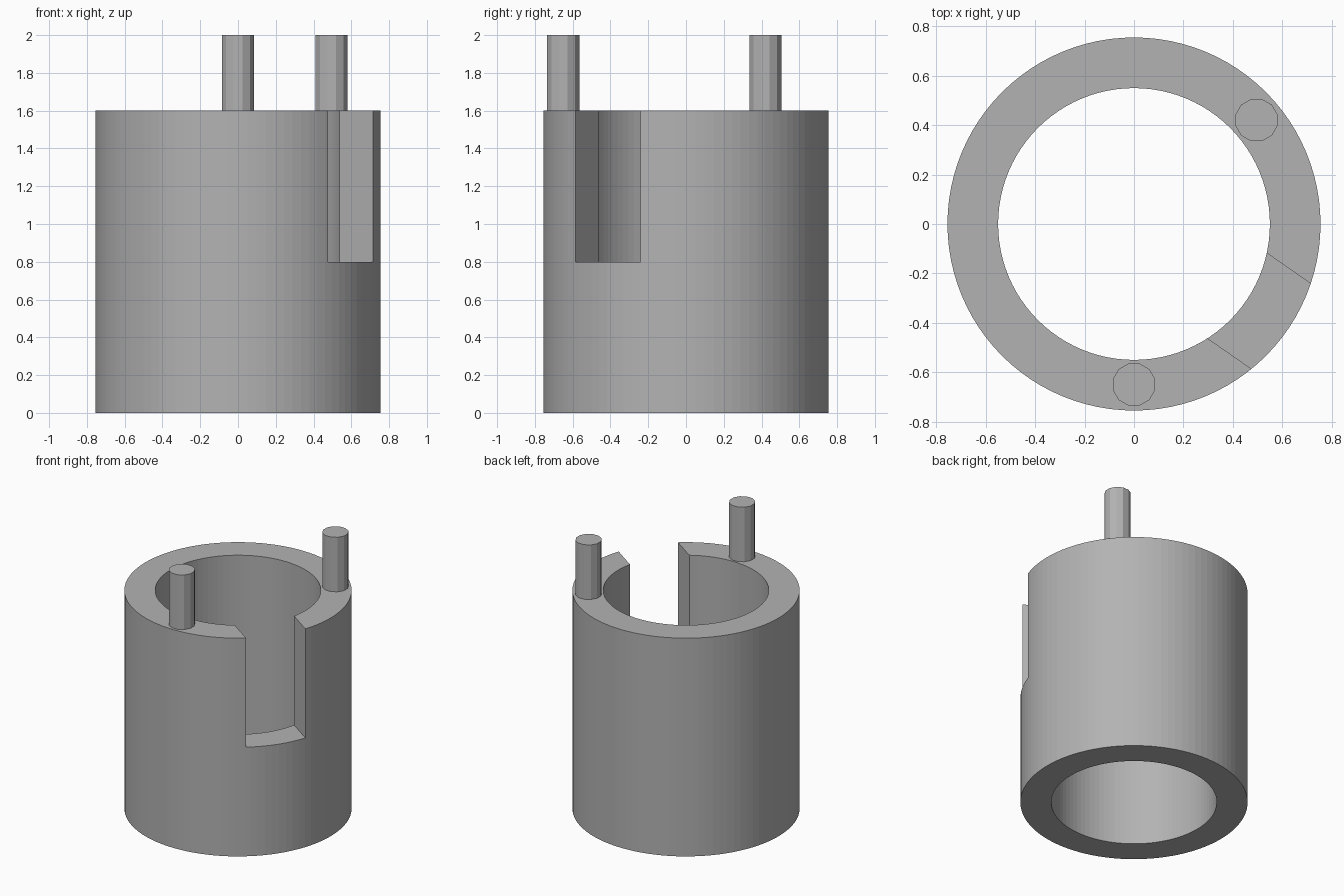
import bpy, bmesh, math
from mathutils import Matrix

if "Cube" in bpy.data.objects:
    bpy.data.objects.remove(bpy.data.objects["Cube"])

OUTER, INNER, HEIGHT = 0.755, 0.55, 1.6
SLOT_ANGLE, SLOT_WIDTH, SLOT_FLOOR = math.radians(-34.8), 0.42, 0.8

grey = bpy.data.materials.new("plain_grey")
grey.diffuse_color = (0.45, 0.45, 0.45, 1)
grey.use_nodes = True
grey.node_tree.nodes["Principled BSDF"].inputs["Base Color"].default_value = grey.diffuse_color


def add_object(name, bm):
    bmesh.ops.recalc_face_normals(bm, faces=bm.faces)
    mesh = bpy.data.meshes.new(name)
    bm.to_mesh(mesh)
    bm.free()
    mesh.materials.append(grey)
    obj = bpy.data.objects.new(name, mesh)
    bpy.context.collection.objects.link(obj)
    return obj


# Thick-walled tube: a rectangular wall section swept round z
def tube(name, sides):
    bm = bmesh.new()
    section = [(INNER, 0), (OUTER, 0), (OUTER, HEIGHT), (INNER, HEIGHT)]
    rings = []
    for i in range(sides):
        a = 2 * math.pi * i / sides
        rings.append([bm.verts.new((r * math.cos(a), r * math.sin(a), z))
                      for r, z in section])
    for i in range(sides):
        p, q = rings[i], rings[(i + 1) % sides]
        for k in range(4):
            bm.faces.new((p[k], q[k], q[(k + 1) % 4], p[(k + 1) % 4]))
    return add_object(name, bm)


# Round peg standing on the rim
def peg(name, angle, radius=0.088, sides=12):
    bm = bmesh.new()
    place = Matrix.Translation((0.65 * math.cos(angle), 0.65 * math.sin(angle), 1.8))
    bmesh.ops.create_cone(bm, cap_ends=True, segments=sides, radius1=radius,
                          radius2=radius, depth=0.4,
                          matrix=place @ Matrix.Rotation(math.pi / sides, 4, 'Z'))
    return add_object(name, bm)


body = tube("tube_body", 96)

# Slot cutter: a box reaching out from the axis through one side of the wall
bm = bmesh.new()
bmesh.ops.create_cube(bm, size=1, matrix=Matrix.Rotation(SLOT_ANGLE, 4, 'Z')
                      @ Matrix.Translation((0.6, 0, SLOT_FLOOR + 0.5))
                      @ Matrix.Diagonal((0.8, SLOT_WIDTH, 1, 1)))
cutter = add_object("slot_cutter", bm)
cutter.hide_render = True
cutter.hide_viewport = True

cut = body.modifiers.new("slot", 'BOOLEAN')
cut.operation = 'DIFFERENCE'
cut.solver = 'EXACT'
cut.object = cutter

peg("front_peg", math.radians(-90))
peg("back_peg", math.radians(40.3))
